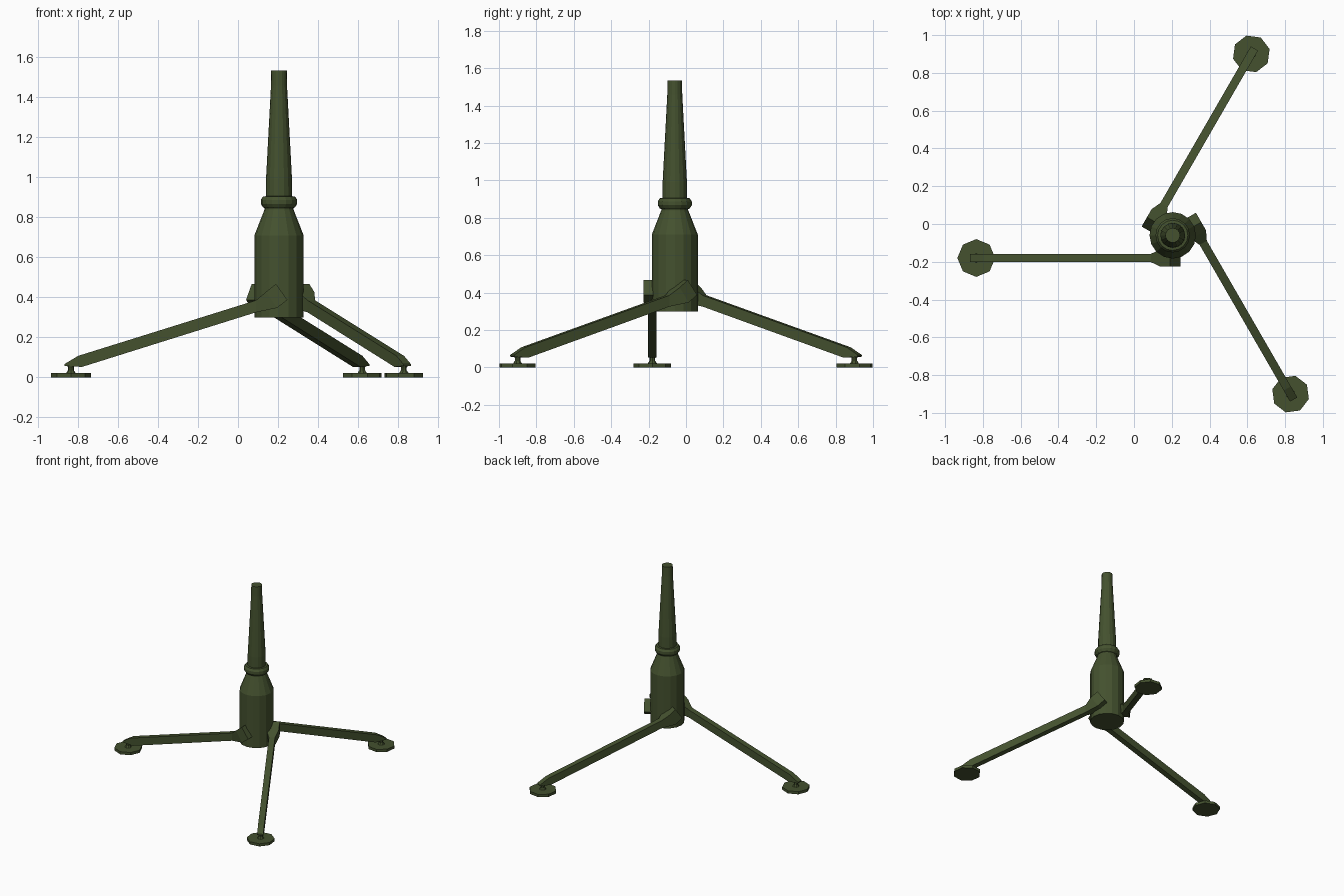
import bpy, bmesh, math
from mathutils import Matrix, Vector

if "Cube" in bpy.data.objects:
    bpy.data.objects.remove(bpy.data.objects["Cube"])

CX, CY = 0.205, -0.06      # axis of the central column
mat = bpy.data.materials.new("olive green")
mat.diffuse_color = (0.058, 0.083, 0.028, 1)
mat.use_nodes = True
mat.node_tree.nodes["Principled BSDF"].inputs["Base Color"].default_value = mat.diffuse_color


def finish(name, bm, matrix=None):
    if matrix:
        bm.transform(matrix)
    bmesh.ops.recalc_face_normals(bm, faces=bm.faces)
    me = bpy.data.meshes.new(name)
    bm.to_mesh(me)
    bm.free()
    me.materials.append(mat)
    ob = bpy.data.objects.new(name, me)
    bpy.context.collection.objects.link(ob)
    return ob


def loft(rings):
    """Closed skin through a list of equal-sized point rings."""
    bm = bmesh.new()
    vs = [[bm.verts.new(p) for p in r] for r in rings]
    n = len(vs[0])
    for a, b in zip(vs, vs[1:]):
        for i in range(n):
            j = (i + 1) % n
            bm.faces.new((a[i], a[j], b[j], b[i]))
    bm.faces.new(vs[0])
    bm.faces.new(vs[-1][::-1])
    return bm


def lathe(profile, sides, x, y):
    return loft([[(x + r * math.cos(2 * math.pi * i / sides),
                   y + r * math.sin(2 * math.pi * i / sides), z)
                  for i in range(sides)] for r, z in profile])


# Central column: housing, collar and tapered tube
finish("housing", lathe([(0.123, 0.30), (0.123, 0.71), (0.072, 0.84), (0.07, 0.88)], 16, CX, CY))
finish("collar", lathe([(0.068, 0.845), (0.08, 0.85), (0.091, 0.867), (0.091, 0.887),
                        (0.08, 0.904), (0.06, 0.906)], 16, CX, CY))
finish("tube", lathe([(0.066, 0.88), (0.065, 0.99), (0.04, 1.46), (0.039, 1.535)], 16, CX, CY))

# Leg sections: top x,z / bottom x,z / half width
sections = [(0.19, 0.467, 0.247, 0.387, 0.046),
            (0.140, 0.427, 0.195, 0.347, 0.046),
            (0.09, 0.385, 0.09, 0.325, 0.022),
            (-0.80, 0.107, -0.78, 0.052, 0.022),
            (-0.868, 0.066, -0.868, 0.057, 0.022)]
LY, FX = -0.18, -0.835
pivot = Vector((CX, CY, 0))
for k in range(3):
    m = (Matrix.Translation(pivot) @ Matrix.Rotation(k * 2 * math.pi / 3, 4, 'Z')
         @ Matrix.Translation(-pivot))
    rings = [[(a, LY - w, b), (a, LY + w, b), (c, LY + w, d), (c, LY - w, d)]
             for a, b, c, d, w in sections]
    finish(f"leg_{k + 1}", loft(rings), m)
    # Foot plate with small swivel stem
    finish(f"foot_{k + 1}", lathe([(0.1, 0.0), (0.1, 0.021)], 8, FX, LY), m)
    finish(f"stem_{k + 1}", lathe([(0.025, 0.02), (0.015, 0.035), (0.015, 0.05), (0.022, 0.065)],
                                  8, FX, LY), m)
